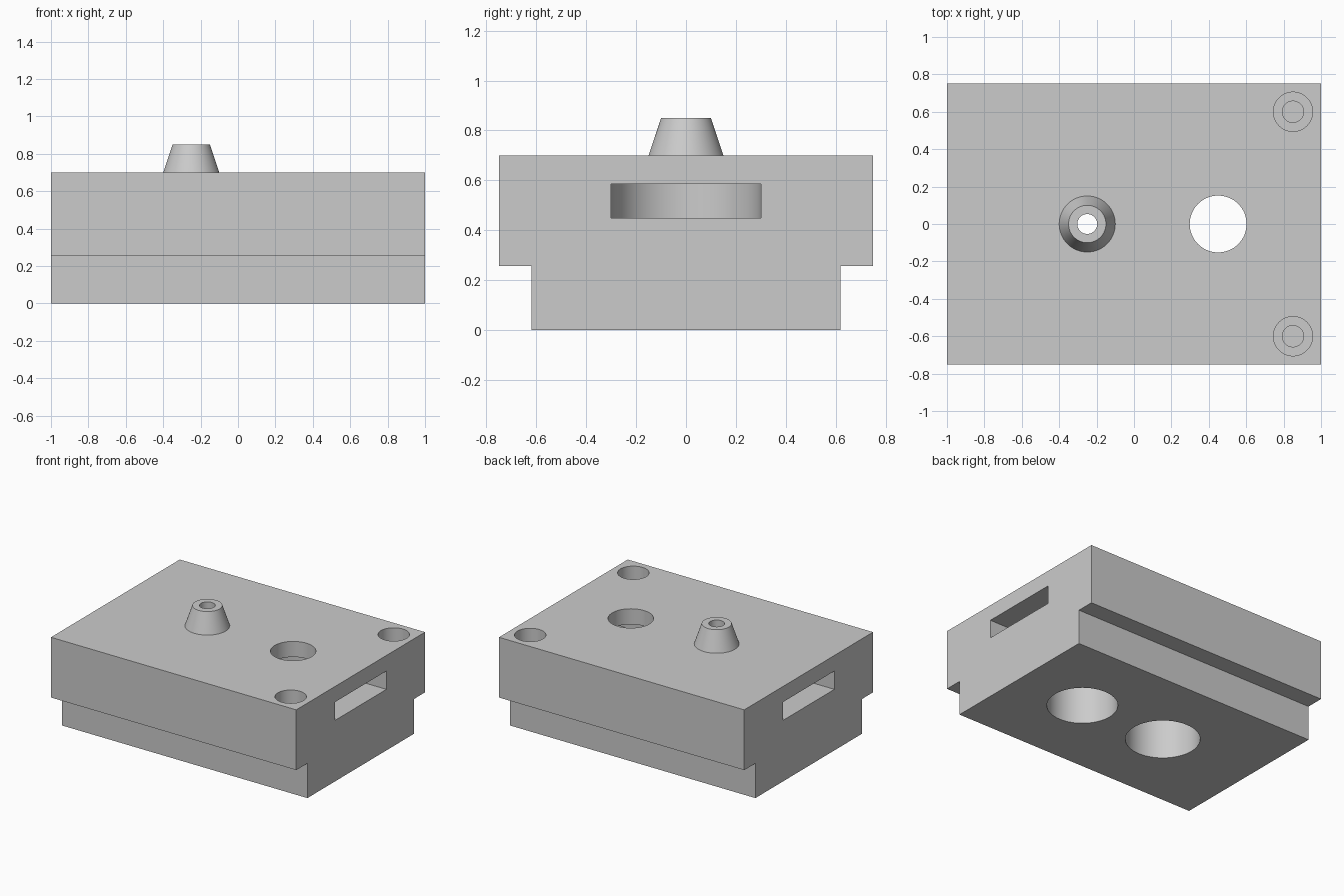
import bpy, bmesh
from math import sin, cos, pi
from mathutils import Vector

cube = bpy.data.objects.get("Cube")
if cube:
    bpy.data.objects.remove(cube, do_unlink=True)

grey = bpy.data.materials.new("plain_grey")
grey.use_nodes = True
grey.diffuse_color = (0.6, 0.6, 0.6, 1)
grey.node_tree.nodes["Principled BSDF"].inputs["Base Color"].default_value = grey.diffuse_color

SEGMENTS = 64
TOP = 0.7


def loft(name, outlines, capped):
    """Bridge matching closed outlines, with optional end caps."""
    bm = bmesh.new()
    rings = [[bm.verts.new(p) for p in outline] for outline in outlines]
    for a, b in zip(rings, rings[1:]):
        for i in range(len(a)):
            j = (i + 1) % len(a)
            bm.faces.new((a[i], a[j], b[j], b[i]))
    if capped:
        bm.faces.new(rings[0][::-1])
        bm.faces.new(rings[-1])
    bmesh.ops.recalc_face_normals(bm, faces=bm.faces)
    mesh = bpy.data.meshes.new(name)
    bm.to_mesh(mesh)
    bm.free()
    mesh.materials.append(grey)
    obj = bpy.data.objects.new(name, mesh)
    bpy.context.collection.objects.link(obj)
    return obj


def prism(name, points, direction):
    return loft(name, [points, [p + Vector(direction) for p in points]], True)


def arc(x, y, r, z, start, sweep, steps):
    angles = [start + sweep * i / SEGMENTS for i in range(steps)]
    return [Vector((x + r * cos(a), y + r * sin(a), z)) for a in angles]


def cylinder(name, x, y, r, z0, z1):
    return prism(name, arc(x, y, r, z0, 0, 2 * pi, SEGMENTS), (0, 0, z1 - z0))


def slot(name, x, side):
    """Side pocket with a round inner end, open at the end face."""
    inner = arc(x, 0, 0.3, 0.45, side * pi / 2, pi, SEGMENTS + 1)
    mouth = [Vector((side * 1.1, side * y, 0.45)) for y in (-0.3, 0.3)]
    return prism(name, inner + mouth, (0, 0, 0.135))


def cut(target, cutter):
    mod = target.modifiers.new("cut", "BOOLEAN")
    mod.operation = "DIFFERENCE"
    mod.solver = "EXACT"
    mod.object = cutter
    bpy.context.view_layer.objects.active = target
    bpy.ops.object.modifier_apply(modifier=mod.name)
    bpy.data.objects.remove(cutter, do_unlink=True)


# Block with a stepped base
half = [(0.62, 0), (0.62, 0.256), (0.75, 0.256), (0.75, TOP)]
outline = half + [(-y, z) for y, z in reversed(half)]
body = prism("block", [Vector((-1, y, z)) for y, z in outline], (2, 0, 0))

# Side pockets
cut(body, slot("right_slot", 0.45, 1))
cut(body, slot("left_slot", -0.25, -1))

# Bores from above and below that open into the pockets
cut(body, cylinder("open_bore_top", 0.45, 0, 0.152, 0.5, 0.8))
cut(body, cylinder("open_bore_bottom", 0.45, 0, 0.237, -0.1, 0.5))
cut(body, cylinder("nozzle_bore_top", -0.25, 0, 0.053, 0.5, 0.8))
cut(body, cylinder("nozzle_bore_bottom", -0.25, 0, 0.25, -0.1, 0.5))

# Blind counterbored screw holes
for y in (-0.6, 0.6):
    cut(body, cylinder("screw_head_hole", 0.85, y, 0.105, 0.5, 0.8))
    cut(body, cylinder("screw_shank_hole", 0.85, y, 0.057, 0.3, 0.55))

# Hollow conical nozzle
profile = [(0.15, TOP), (0.1, 0.85), (0.053, 0.85), (0.053, TOP)]
nozzle = loft("nozzle", [arc(-0.25, 0, r, z, 0, 2 * pi, SEGMENTS) for r, z in profile], False)

# Smooth round walls, sharp edges
bpy.ops.object.select_all(action="DESELECT")
for obj in (body, nozzle):
    obj.select_set(True)
bpy.context.view_layer.objects.active = body
bpy.ops.object.shade_smooth_by_angle(angle=pi / 6)
